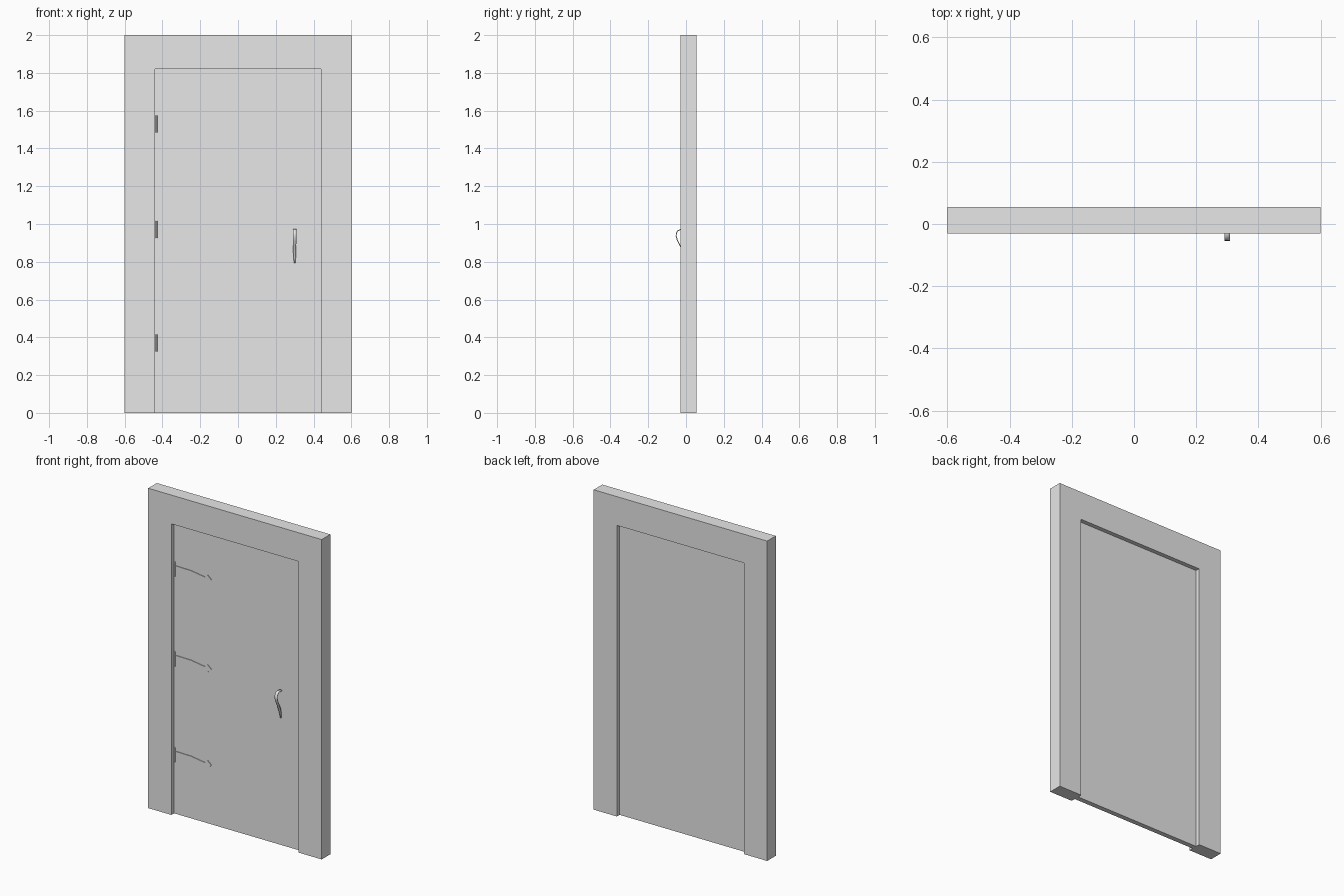
import bpy, bmesh
from mathutils import Vector

if "Cube" in bpy.data.objects:
    bpy.data.objects.remove(bpy.data.objects["Cube"])

grey = bpy.data.materials.new("plain grey")
grey.use_nodes = True
colour = (0.8, 0.8, 0.8, 1)
grey.diffuse_color = colour
grey.node_tree.nodes["Principled BSDF"].inputs["Base Color"].default_value = colour

FRONT, BACK = -0.03, 0.055
DOOR_FRONT, DOOR_BACK = -0.003, 0.028
HALF_W, OPEN_W, OPEN_H, HEIGHT = 0.6, 0.44, 1.82, 2.0


def finish(name, bm):
    bmesh.ops.recalc_face_normals(bm, faces=bm.faces)
    mesh = bpy.data.meshes.new(name)
    bm.to_mesh(mesh)
    bm.free()
    mesh.materials.append(grey)
    obj = bpy.data.objects.new(name, mesh)
    bpy.context.collection.objects.link(obj)
    return obj


def box(name, low, high):
    low, high = Vector(low), Vector(high)
    bm = bmesh.new()
    bmesh.ops.create_cube(bm, size=1)
    for v in bm.verts:
        v.co = (low + high) / 2 + v.co * (high - low)
    return finish(name, bm)


def plate(name, outline, y_front, y_back):
    """Extrude an outline in x and z through the depth."""
    bm = bmesh.new()
    face = bm.faces.new([bm.verts.new((x, y_front, z)) for x, z in outline])
    new = bmesh.ops.extrude_face_region(bm, geom=[face])["geom"]
    moved = [g for g in new if isinstance(g, bmesh.types.BMVert)]
    bmesh.ops.translate(bm, verts=moved, vec=(0, y_back - y_front, 0))
    return finish(name, bm)


# Frame
box("lintel", (-HALF_W, FRONT, OPEN_H), (HALF_W, BACK, HEIGHT))
box("right_post", (-HALF_W, FRONT, 0), (-OPEN_W, BACK, OPEN_H))
box("left_post", (OPEN_W, FRONT, 0), (HALF_W, BACK, OPEN_H))

# Door leaf
box("door_panel", (-OPEN_W, DOOR_FRONT, 0), (OPEN_W, DOOR_BACK, OPEN_H))

# Strap hinges: tapered strap with a diamond tip, and a pin barrel
upper = [(-0.43, 0.022), (-0.32, 0.02), (-0.225, 0.006), (-0.205, 0.023)]
outline = upper + [(-0.18, 0)] + [(x, -z) for x, z in reversed(upper)]
for label, z0 in (("upper", 1.53), ("middle", 0.97), ("lower", 0.37)):
    plate(label + "_hinge_strap", [(x, z + z0) for x, z in outline],
          DOOR_FRONT - 0.004, DOOR_FRONT)
    bm = bmesh.new()
    bmesh.ops.create_cone(bm, cap_ends=True, segments=12, radius1=0.005,
                          radius2=0.005, depth=0.09)
    bmesh.ops.translate(bm, verts=bm.verts, vec=(-0.432, DOOR_FRONT - 0.004, z0))
    finish(label + "_hinge_barrel", bm)

# Bent strap handle: a ribbon along a side profile of y, z and half width
path = [(0, 0.968, 0.008), (-0.03, 0.97, 0.009), (-0.043, 0.965, 0.009),
        (-0.051, 0.952, 0.009), (-0.052, 0.935, 0.009), (-0.045, 0.912, 0.009),
        (-0.031, 0.885, 0.008), (-0.018, 0.855, 0.008), (-0.009, 0.825, 0.006),
        (-0.004, 0.795, 0.004)]
bm = bmesh.new()
rows = [[bm.verts.new((0.3 + s * w, y, z)) for s in (-1, 1)] for y, z, w in path]
for a, b in zip(rows, rows[1:]):
    bm.faces.new((a[0], a[1], b[1], b[0]))
handle = finish("door_handle", bm)
solid = handle.modifiers.new("thickness", "SOLIDIFY")
solid.thickness = 0.005
solid.offset = 0

bpy.ops.object.select_all(action="DESELECT")
for obj in bpy.context.collection.objects:
    if obj.name == "door_handle" or obj.name.endswith("barrel"):
        obj.select_set(True)
        bpy.context.view_layer.objects.active = obj
bpy.ops.object.shade_smooth_by_angle(angle=0.7)
